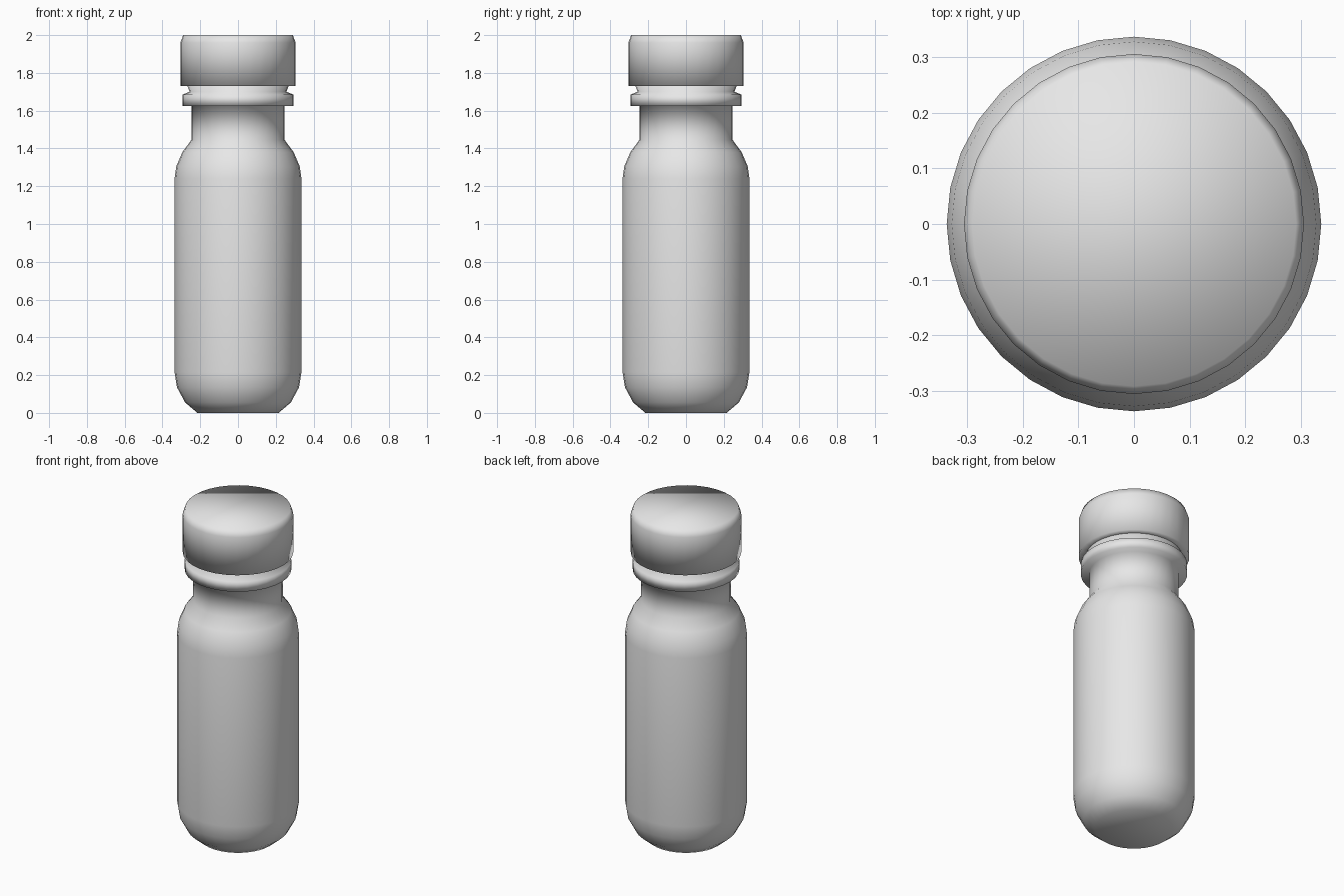
import bpy, bmesh
from math import cos, sin, tau

SIDES = 32

cube = bpy.data.objects.get("Cube")
if cube:
    bpy.data.objects.remove(cube, do_unlink=True)

# Single plain grey
grey = bpy.data.materials.new("plain_grey")
grey.use_nodes = True
colour = (0.8, 0.8, 0.8, 1)
grey.diffuse_color = colour
grey.node_tree.nodes["Principled BSDF"].inputs["Base Color"].default_value = colour


def lathe(name, profile):
    """Turn a (radius, height) profile, bottom to top, into a closed smooth solid."""
    bm = bmesh.new()
    rings = [[bm.verts.new((r * cos(tau * i / SIDES), r * sin(tau * i / SIDES), z))
              for i in range(SIDES)] for r, z in profile]
    for low, high in zip(rings, rings[1:]):
        for i in range(SIDES):
            j = (i + 1) % SIDES
            bm.faces.new((low[i], low[j], high[j], high[i]))
    bm.faces.new(rings[0][::-1])
    bm.faces.new(rings[-1])
    for face in bm.faces:
        face.smooth = True
    mesh = bpy.data.meshes.new(name)
    bm.to_mesh(mesh)
    bm.free()
    mesh.materials.append(grey)
    obj = bpy.data.objects.new(name, mesh)
    bpy.context.collection.objects.link(obj)
    return obj


# Bottle: rounded base, straight wall, shoulder, neck, collar ring and groove
lathe("bottle", [
    (0.215, 0), (0.28, 0.055), (0.323, 0.135), (0.336, 0.215),
    (0.336, 1.24), (0.327, 1.305), (0.295, 1.38), (0.247, 1.445),
    (0.247, 1.625), (0.294, 1.625), (0.294, 1.685),
    (0.256, 1.7), (0.27, 1.735),
])

# Cap: straight wall with a chamfered top edge
lathe("cap", [(0.26, 1.73), (0.305, 1.73), (0.305, 1.96), (0.291, 2)])
